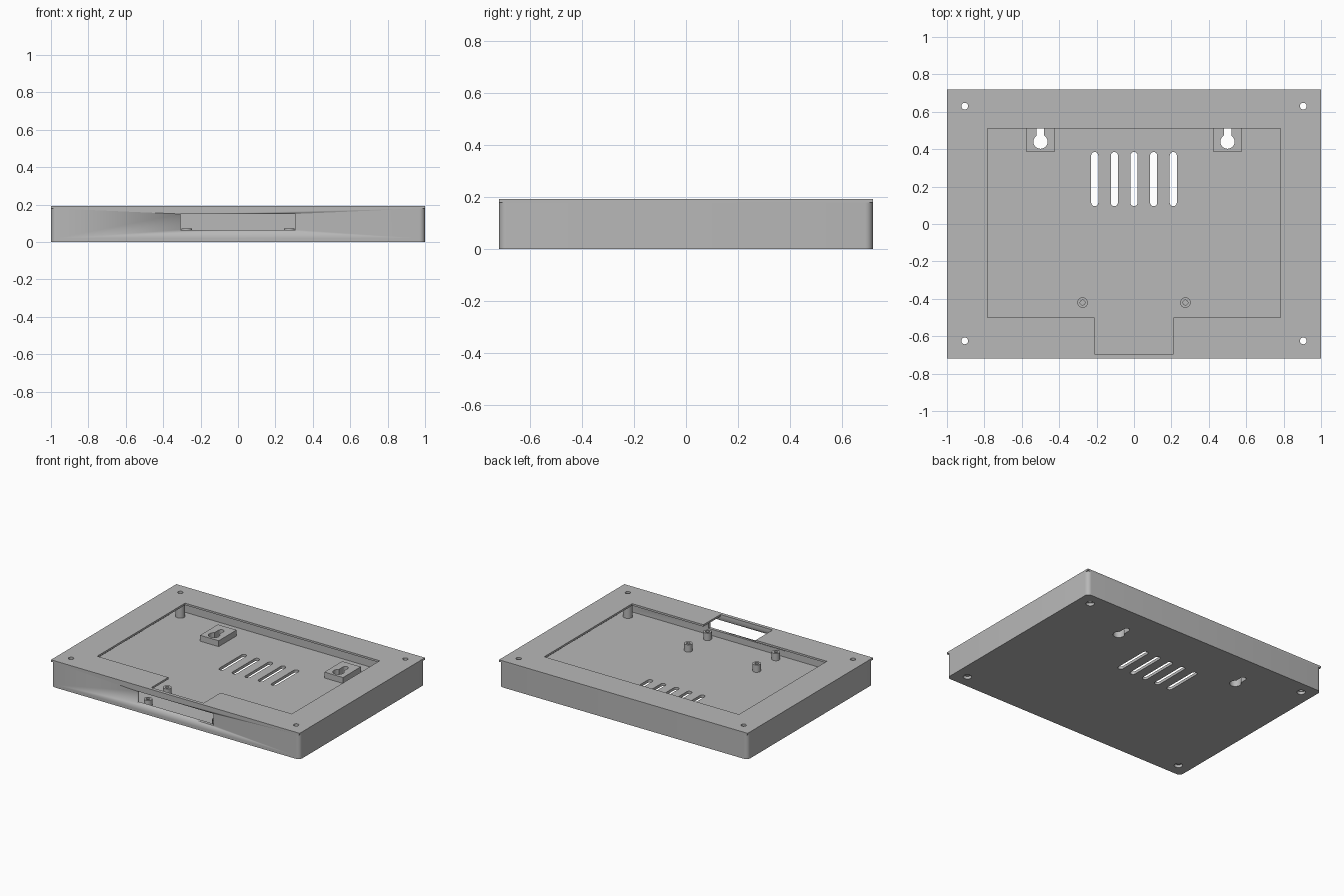
import bpy
import bmesh
import math

cube = bpy.data.objects.get("Cube")
if cube:
    bpy.data.objects.remove(cube, do_unlink=True)

W, D = 1.0, 0.72            # half width and half depth
FLOOR, WALL = 0.02, 0.022   # thicknesses
RIM, TOP = 0.179, 0.193     # underside and top of the cover

grey = bpy.data.materials.new("case grey")
grey.use_nodes = True
COLOUR = (0.48, 0.48, 0.48, 1)
grey.diffuse_color = COLOUR
grey.node_tree.nodes["Principled BSDF"].inputs["Base Color"].default_value = COLOUR


# Outlines
def arc(x, y, r, start, end, steps):
    angles = [math.radians(start + (end - start) * i / steps) for i in range(steps + 1)]
    return [(x + r * math.cos(a), y + r * math.sin(a)) for a in angles]


def circle(x, y, r, steps=24):
    return arc(x, y, r, 0, 360, steps)[:-1]


def rect(x0, x1, y0, y1):
    return [(x0, y0), (x1, y0), (x1, y1), (x0, y1)]


def rounded_rect(w, d, r):
    points = []
    for i, (sx, sy) in enumerate([(1, 1), (-1, 1), (-1, -1), (1, -1)]):
        points += arc(sx * (w - r), sy * (d - r), r, 90 * i, 90 * i + 90, 6)
    return points


def slot(x, y0, y1, r):
    return arc(x, y1 - r, r, 0, 180, 8) + arc(x, y0 + r, r, 180, 360, 8)


def keyhole(x, y, r, half_slot, end):
    a = math.degrees(math.acos(half_slot / r))
    return arc(x, y, r, 180 - a, 360 + a, 20) + arc(x, end - half_slot, half_slot, 0, 180, 8)


# Extrude an outline with holes between two heights
def prism(name, outlines, z0, z1):
    curve = bpy.data.curves.new(name, "CURVE")
    curve.dimensions = "2D"
    curve.fill_mode = "BOTH"
    curve.extrude = (z1 - z0) / 2
    for points in outlines:
        spline = curve.splines.new("POLY")
        spline.points.add(len(points) - 1)
        for point, (x, y) in zip(spline.points, points):
            point.co = (x, y, 0, 1)
        spline.use_cyclic_u = True
    temp = bpy.data.objects.new(name + " outline", curve)
    bpy.context.collection.objects.link(temp)
    bpy.context.view_layer.update()
    evaluated = temp.evaluated_get(bpy.context.evaluated_depsgraph_get())
    mesh = bpy.data.meshes.new_from_object(evaluated)
    bpy.data.objects.remove(temp, do_unlink=True)

    bm = bmesh.new()
    bm.from_mesh(mesh)
    bmesh.ops.remove_doubles(bm, verts=bm.verts, dist=1e-5)
    bmesh.ops.translate(bm, verts=bm.verts, vec=(0, 0, (z0 + z1) / 2))
    bmesh.ops.recalc_face_normals(bm, faces=bm.faces)
    bm.to_mesh(mesh)
    bm.free()
    mesh.materials.clear()
    mesh.materials.append(grey)
    mesh.name = name
    obj = bpy.data.objects.new(name, mesh)
    bpy.context.collection.objects.link(obj)
    bpy.ops.object.select_all(action="DESELECT")
    obj.select_set(True)
    bpy.context.view_layer.objects.active = obj
    bpy.ops.object.shade_smooth_by_angle(angle=math.radians(30))
    return obj


corners = [(sx * 0.905, y) for sx in (-1, 1) for y in (-0.625, 0.63)]
keyholes = [keyhole(x, 0.44, 0.038, 0.02, 0.54) for x in (-0.5, 0.5)]
vents = [slot(0.105 * i, 0.095, 0.385, 0.019) for i in range(-2, 3)]
shell = rounded_rect(W, D, 0.03)

# Floor with vents, keyholes and screw recesses
recesses = [circle(x, y, 0.028) for x, y in corners]
prism("floor", [shell] + vents + keyholes + recesses, 0, FLOOR)

# Walls with a port opening in the front
walls = prism("walls", [shell, rect(WALL - W, W - WALL, WALL - D, D - WALL)], FLOOR, RIM)
cutter = prism("port_cutter", [rect(-0.308, 0.308, -D - 0.1, -D + 0.05)], 0.065, 0.15)
cutter.hide_render = True
cut = walls.modifiers.new("port opening", "BOOLEAN")
cut.operation = "DIFFERENCE"
cut.solver = "EXACT"
cut.object = cutter
bpy.context.view_layer.objects.active = walls
bpy.ops.object.modifier_apply(modifier=cut.name)
bpy.data.objects.remove(cutter, do_unlink=True)

# Square-cornered cover with a tabbed window
half = [(0.21, -0.695), (0.21, -0.5), (0.783, -0.5), (0.783, 0.51)]
window = half + [(-x, y) for x, y in reversed(half)]
screw_holes = [circle(x, y, 0.018) for x, y in corners]
prism("cover", [rect(-W, W, -D, D), window] + screw_holes, RIM, TOP)

# Corner screw posts
for i, (x, y) in enumerate(corners):
    prism(f"corner_post_{i + 1}", [circle(x, y, 0.032), circle(x, y, 0.018)], FLOOR, RIM)

# Hanging pads around the keyholes
for side, x, hole in zip(("right", "left"), (-0.5, 0.5), keyholes):
    prism(f"hanging_pad_{side}", [rect(x - 0.075, x + 0.075, 0.385, 0.59), hole], FLOOR, 0.063)

# Board standoffs behind the port
for side, x in (("right", -0.275), ("left", 0.275)):
    for place, y in (("front", -0.64), ("rear", -0.42)):
        prism(f"standoff_{place}_{side}", [circle(x, y, 0.028), circle(x, y, 0.013)], FLOOR, 0.073)
